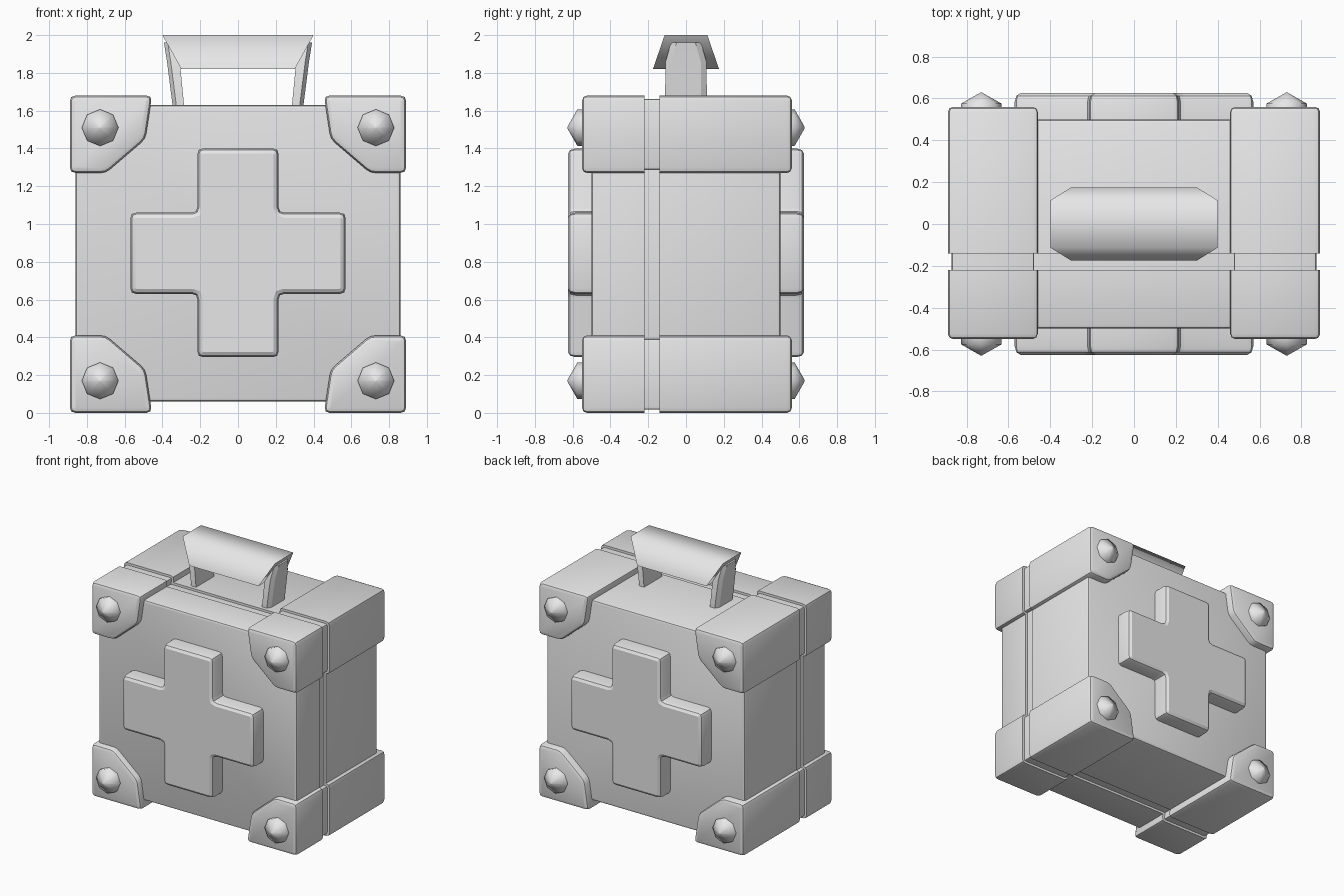
import bpy, bmesh, math
from mathutils import Vector

cube = bpy.data.objects.get("Cube")
if cube:
    bpy.data.objects.remove(cube, do_unlink=True)

grey = bpy.data.materials.new("light_grey")
grey.use_nodes = True
GREY = (0.8, 0.8, 0.8, 1)
grey.diffuse_color = GREY
grey.node_tree.nodes["Principled BSDF"].inputs["Base Color"].default_value = GREY


def loft(name, rings, angle=30):
    """Skin a list of equal-length point rings and cap both ends."""
    bm = bmesh.new()
    loops = [[bm.verts.new(p) for p in ring] for ring in rings]
    n = len(loops[0])
    for a, b in zip(loops, loops[1:]):
        for i in range(n):
            j = (i + 1) % n
            bm.faces.new((a[i], a[j], b[j], b[i]))
    bm.faces.new(loops[0])
    bm.faces.new(loops[-1])
    bmesh.ops.recalc_face_normals(bm, faces=bm.faces)
    mesh = bpy.data.meshes.new(name)
    bm.to_mesh(mesh)
    bm.free()
    mesh.materials.append(grey)
    obj = bpy.data.objects.new(name, mesh)
    bpy.context.collection.objects.link(obj)
    bpy.ops.object.select_all(action='DESELECT')
    obj.select_set(True)
    bpy.context.view_layer.objects.active = obj
    bpy.ops.object.shade_smooth_by_angle(angle=math.radians(angle))
    return obj


def rounded(points, c):
    """Round every corner of an outline with two short edges."""
    pts, out = [Vector(p) for p in points], []
    for i, p in enumerate(pts):
        a = p + (pts[i - 1] - p).normalized() * c
        b = p + (pts[(i + 1) % len(pts)] - p).normalized() * c
        out += [a, (a + b) / 4 + p / 2, b]
    return out


def inset(pts, d):
    """Shrink a counter-clockwise outline by d."""
    out = []
    for i, p in enumerate(pts):
        e1 = (p - pts[i - 1]).normalized()
        e2 = (pts[(i + 1) % len(pts)] - p).normalized()
        n1, n2 = Vector((-e1.y, e1.x)), Vector((-e2.y, e2.x))
        out.append(p + (n1 + n2) * (d / (1 + n1.dot(n2))))
    return out


def prism(name, outline, steps, sx=1, mirror_z=False, sy=1):
    """Sweep an x/z outline along y; steps are (y, inset) pairs."""
    rings = []
    for y, d in steps:
        rings.append([(sx * p.x, sy * y, 1.68 - p.y if mirror_z else p.y)
                      for p in inset(outline, d)])
    return loft(name, rings)


def grooved(front, back, r):
    """Steps for a block with rounded ends and the seam groove."""
    return [(front, r), (front + r * .3, r * .3), (front + r, 0), (-.22, 0),
            (-.22, .018), (-.14, .018), (-.14, 0),
            (back - r, 0), (back - r * .3, r * .3), (back, r)]


# Case body with a seam running all the way round
body = rounded([(-.86, .06), (.86, .06), (.86, 1.63), (-.86, 1.63)], .018)
prism("case_body", body, grooved(-.5, .5, .016))

# Corner guards and their rivets
guard = rounded([(.89, 1.27), (.89, 1.68), (.455, 1.68), (.49, 1.45), (.70, 1.27)], .03)
for sx, side in ((1, "left"), (-1, "right")):
    for low, level in ((False, "upper"), (True, "lower")):
        prism(f"{level}_{side}_corner_guard", guard, grooved(-.55, .56, .025), sx, low)
        z = .17 if low else 1.51
        for sy, face in ((-1, "front"), (1, "back")):
            rings = []
            for y, r in ((.53, .097), (.575, .097), (.628, .004)):
                rings.append([(sx * .73 + r * math.cos(k * math.pi / 4), sy * y,
                               z + r * math.sin(k * math.pi / 4)) for k in range(8)])
            loft(f"{level}_{side}_{face}_rivet", rings, 70)

# Raised crosses on front and back
w, x, lo, hi, mid = .215, .57, .295, 1.4, .845
cross = rounded([(-w, lo), (w, lo), (w, mid - w), (x, mid - w), (x, mid + w), (w, mid + w),
                 (w, hi), (-w, hi), (-w, mid + w), (-x, mid + w), (-x, mid - w), (-w, mid - w)], .03)
for sy, face in ((-1, "front"), (1, "back")):
    prism(f"{face}_cross", cross, [(.47, 0), (.585, 0), (.613, .008), (.625, .027)], sy=sy)

# Handle grip with mitred ends
loft("handle_grip", [[(s * .30, -.175, 1.82), (s * .40, -.113, 2), (s * .40, .113, 2),
                      (s * .30, .175, 1.82)] for s in (-1, 1)], 75)

# Handle legs, leaning outward
for s, side in ((1, "left"), (-1, "right")):
    rings = []
    for z, x0, x1, h in ((1.6, .283, .343, .112), (1.86, .308, .376, .108), (1.96, .33, .392, .08)):
        rings.append([(s * x0, -h, z), (s * (x1 - .02), -h, z), (s * x1, -h + .03, z),
                      (s * x1, h - .03, z), (s * (x1 - .02), h, z), (s * x0, h, z)])
    loft(f"{side}_handle_leg", rings)
